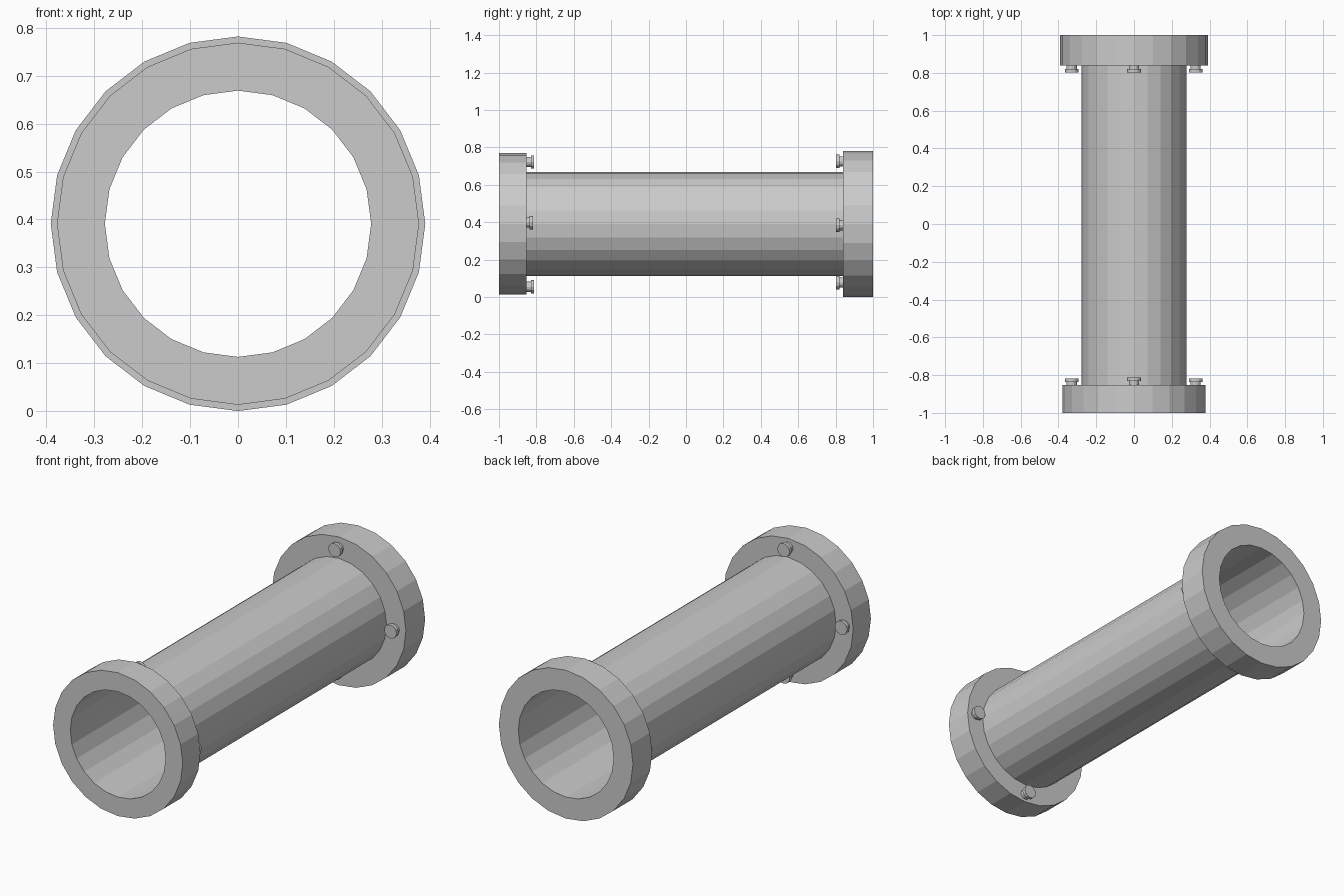
import bpy, bmesh, math

if "Cube" in bpy.data.objects:
    bpy.data.objects.remove(bpy.data.objects["Cube"])

CZ = 0.391      # height of the pipe axis
BORE = 0.278    # pipe radius


def lathe(name, profile, centre, sides, closed_start=False, closed_end=False):
    """Spin (radius, y) points round a y-parallel axis, flat shaded."""
    bm = bmesh.new()
    rings = []
    for r, y in profile:
        ring = []
        for i in range(sides):
            a = 2 * math.pi * i / sides
            ring.append(bm.verts.new((centre[0] + r * math.sin(a), y,
                                      centre[1] + r * math.cos(a))))
        rings.append(ring)
    for lo, hi in zip(rings, rings[1:]):
        for i in range(sides):
            j = (i + 1) % sides
            bm.faces.new((lo[i], lo[j], hi[j], hi[i]))
    if closed_start:
        bm.faces.new(rings[0])
    if closed_end:
        bm.faces.new(rings[-1])
    bmesh.ops.recalc_face_normals(bm, faces=bm.faces)
    mesh = bpy.data.meshes.new(name)
    bm.to_mesh(mesh)
    bm.free()
    obj = bpy.data.objects.new(name, mesh)
    bpy.context.collection.objects.link(obj)
    return obj


def bolt(name, x, z, y_flange, y_tip):
    """Short neck with a wider disc head at the tip."""
    d = 1 if y_tip > y_flange else -1
    y_head = y_tip - d * 0.018
    lathe(name, [(0.027, y_flange - d * 0.005), (0.027, y_head),
                 (0.036, y_head), (0.036, y_tip)], (x, z), 12, True, True)


# Thin-walled pipe, open at both ends
lathe("pipe", [(BORE, -1), (BORE, 1)], (0, CZ), 24)

# End flanges: outer wall and two ring faces meeting the pipe
for name, r, y_out, y_in in (("front_flange", 0.378, -1, -0.853),
                             ("back_flange", 0.391, 1, 0.84)):
    lathe(name, [(BORE, y_out), (r, y_out), (r, y_in), (BORE, y_in)], (0, CZ), 24)

# Four bolts on the inner face of each flange
front = (("top", 0, 0.722, -0.812), ("bottom", 0, 0.055, -0.812),
         ("left", -0.33, 0.398, -0.819), ("right", 0.326, 0.398, -0.819))
back = (("top", 0, 0.725, 0.803), ("bottom", 0, 0.077, 0.803),
        ("left", -0.33, 0.384, 0.803), ("right", 0.326, 0.384, 0.803))
for end, bolts, y_face in (("front", front, -0.853), ("back", back, 0.84)):
    for side, x, z, tip in bolts:
        bolt(f"{end}_bolt_{side}", x, z, y_face, tip)
